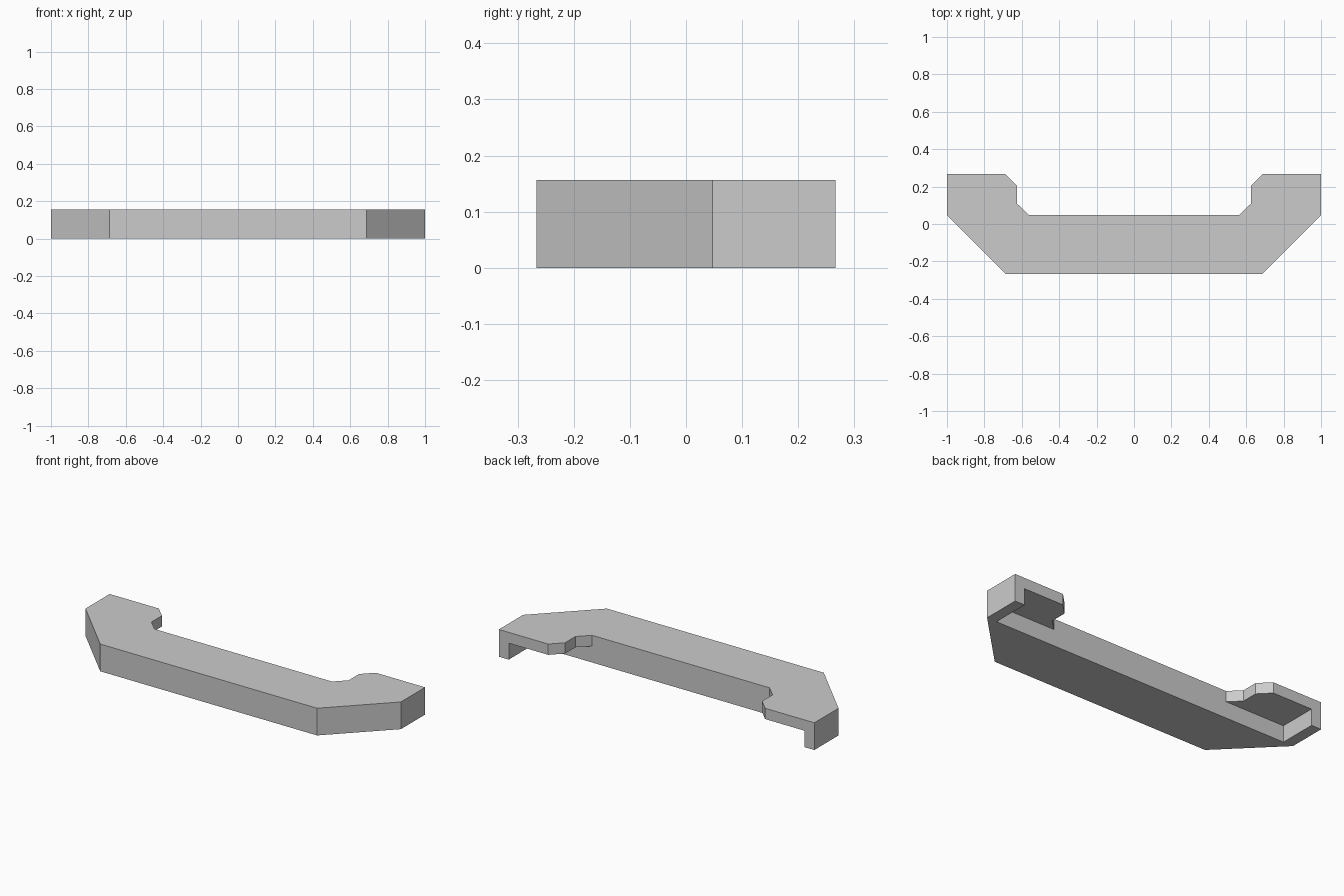
import bpy
import bmesh

if "Cube" in bpy.data.objects:
    bpy.data.objects.remove(bpy.data.objects["Cube"])

H = 0.156            # full height
P = 0.094            # underside of the raised wing plates
F, M, B = -0.266, 0.047, 0.266   # front, middle and back depth
W = 0.9375           # inside of the end walls

grey = bpy.data.materials.new("light grey")
grey.diffuse_color = (0.6, 0.6, 0.6, 1)
grey.use_nodes = True
grey.node_tree.nodes["Principled BSDF"].inputs["Base Color"].default_value = grey.diffuse_color

bm = bmesh.new()


def face(points):
    bm.faces.new([bm.verts.new(p) for p in points])


def at(outline, z):
    return [(x, y, z) for x, y in outline]


def mirrored(half):
    """Close a right-hand half outline with its left-hand mirror."""
    return half + [(-x, y) for x, y in reversed(half)]


# Half outlines, running from the front round to the back
outer = [(0.6875, F), (1, M), (1, B)]
notch = [(0.6875, B), (0.625, 0.203), (0.625, 0.109), (0.5625, M)]

# Top and footprint
face(at(mirrored(outer + notch), H))
face(at(mirrored(outer + [(W, B), (W, M)]), 0))

# Front face
face([(-0.6875, F, 0), (0.6875, F, 0), (0.6875, F, H), (-0.6875, F, H)])

# Inner back face of the bar, continuing beneath both wings
back = mirrored([(W, 0), (W, P), (0.5625, P), (0.5625, H)])
face([(x, M, z) for x, z in back])

for s in (1, -1):
    # Angled corner and end wall
    for (ax, ay), (bx, by) in zip(outer, outer[1:]):
        face([(s * ax, ay, 0), (s * bx, by, 0), (s * bx, by, H), (s * ax, ay, H)])
    # Stepped notch edge of the wing plate
    for (ax, ay), (bx, by) in zip(notch, notch[1:]):
        face([(s * ax, ay, P), (s * bx, by, P), (s * bx, by, H), (s * ax, ay, H)])
    # Wing back edge with the end wall reaching down
    face([(s * x, B, z) for x, z in
          [(1, 0), (1, H), (0.6875, H), (0.6875, P), (W, P), (W, 0)]])
    # Inside of the end wall
    face([(s * W, M, 0), (s * W, B, 0), (s * W, B, P), (s * W, M, P)])
    # Underside of the wing plate
    face([(s * x, y, P) for x, y in [(W, M), (W, B)] + notch])

bmesh.ops.remove_doubles(bm, verts=bm.verts, dist=1e-5)
bmesh.ops.recalc_face_normals(bm, faces=bm.faces)
mesh = bpy.data.meshes.new("bracket_bar")
bm.to_mesh(mesh)
bm.free()
mesh.materials.append(grey)
bar = bpy.data.objects.new("bracket_bar", mesh)
bpy.context.collection.objects.link(bar)
